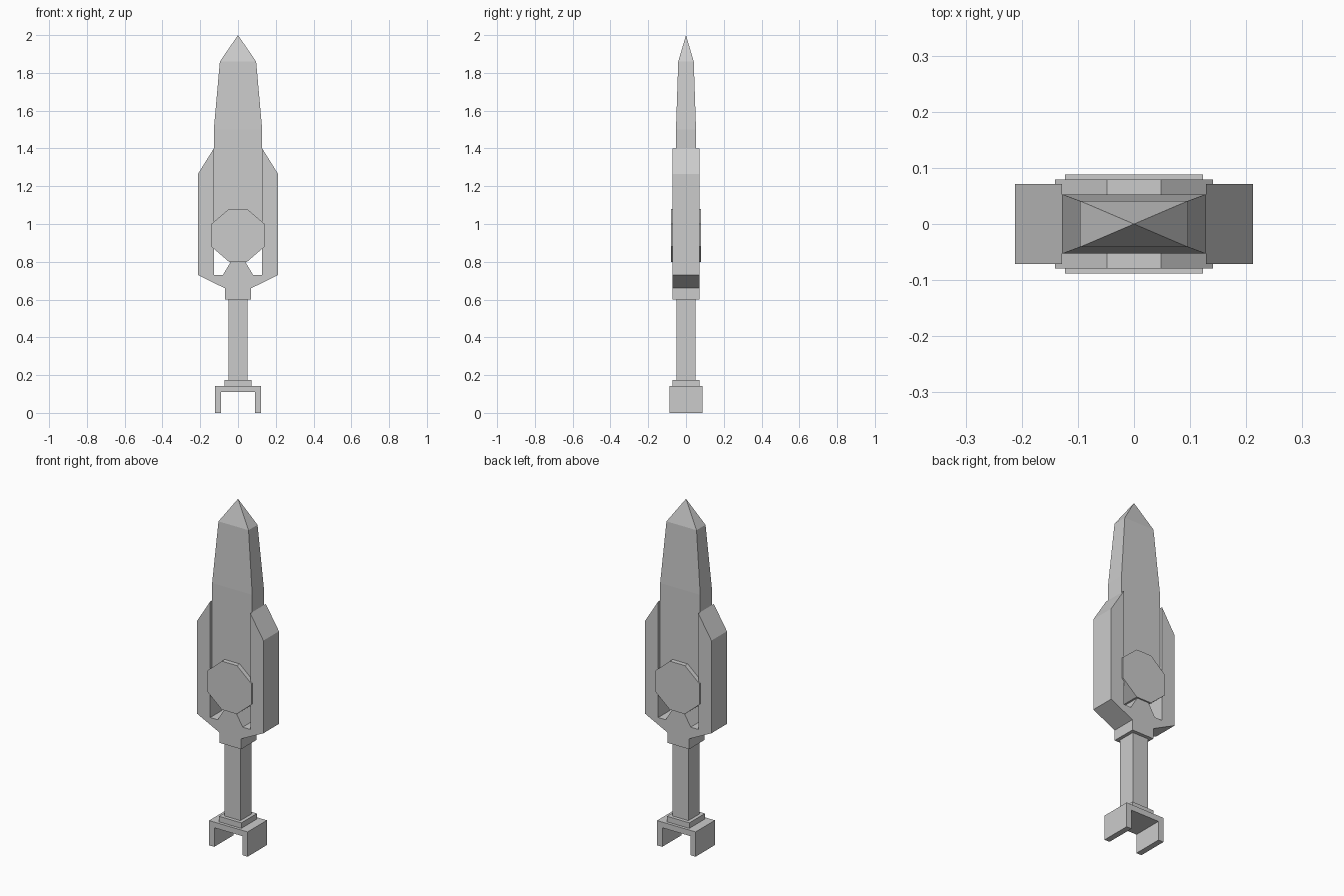
import bpy

if "Cube" in bpy.data.objects:
    bpy.data.objects.remove(bpy.data.objects["Cube"])


def make(name, verts, faces):
    mesh = bpy.data.meshes.new(name)
    mesh.from_pydata(verts, [], faces)
    obj = bpy.data.objects.new(name, mesh)
    bpy.context.collection.objects.link(obj)
    return obj


def mirrored(half):
    """Close a right-hand outline by mirroring it across x = 0."""
    return half + [(-x, z) for x, z in reversed(half)]


def plate(name, outline, depth):
    """Extrude an anticlockwise x/z outline to y = +-depth."""
    n = len(outline)
    verts = [(x, y, z) for y in (-depth, depth) for x, z in outline]
    faces = [list(range(n)), list(range(2 * n - 1, n - 1, -1))]
    faces += [[(i + 1) % n, i, n + i, n + (i + 1) % n] for i in range(n)]
    return make(name, verts, faces)


def box(name, half_x, half_y, z0, z1):
    return plate(name, mirrored([(half_x, z0), (half_x, z1)]), half_y)


# Blade: stacked rectangular sections ending in a point
sections = [(0.128, 0.053, 0.95), (0.128, 0.053, 1.50), (0.096, 0.041, 1.86)]
verts = [(sx * hx, sy * hy, z) for hx, hy, z in sections
         for sx, sy in ((-1, -1), (1, -1), (1, 1), (-1, 1))] + [(0, 0, 2.0)]
faces = [[3, 2, 1, 0]]
for k in (0, 4):
    faces += [[k + i, k + (i + 1) % 4, k + 4 + (i + 1) % 4, k + 4 + i] for i in range(4)]
faces += [[8 + i, 8 + (i + 1) % 4, 12] for i in range(4)]
make("blade", verts, faces)

# Forked guard with a tapering centre post
plate("guard", mirrored([(0.07, 0.60), (0.07, 0.66), (0.212, 0.73), (0.212, 1.265),
                         (0.128, 1.40), (0.128, 0.73), (0.08, 0.73), (0.038, 0.80),
                         (0.038, 0.83)]), 0.071)

# Octagonal boss through the guard
plate("octagon_boss", mirrored([(0.048, 0.80), (0.141, 0.88), (0.141, 1.0),
                                (0.048, 1.08)]), 0.079)

# Handle and collar
box("handle", 0.051, 0.051, 0.17, 0.61)
box("collar", 0.071, 0.071, 0.14, 0.175)

# U-shaped end bracket
plate("end_bracket", mirrored([(0.09, 0.11), (0.09, 0.0), (0.123, 0.0),
                               (0.123, 0.143)]), 0.088)
